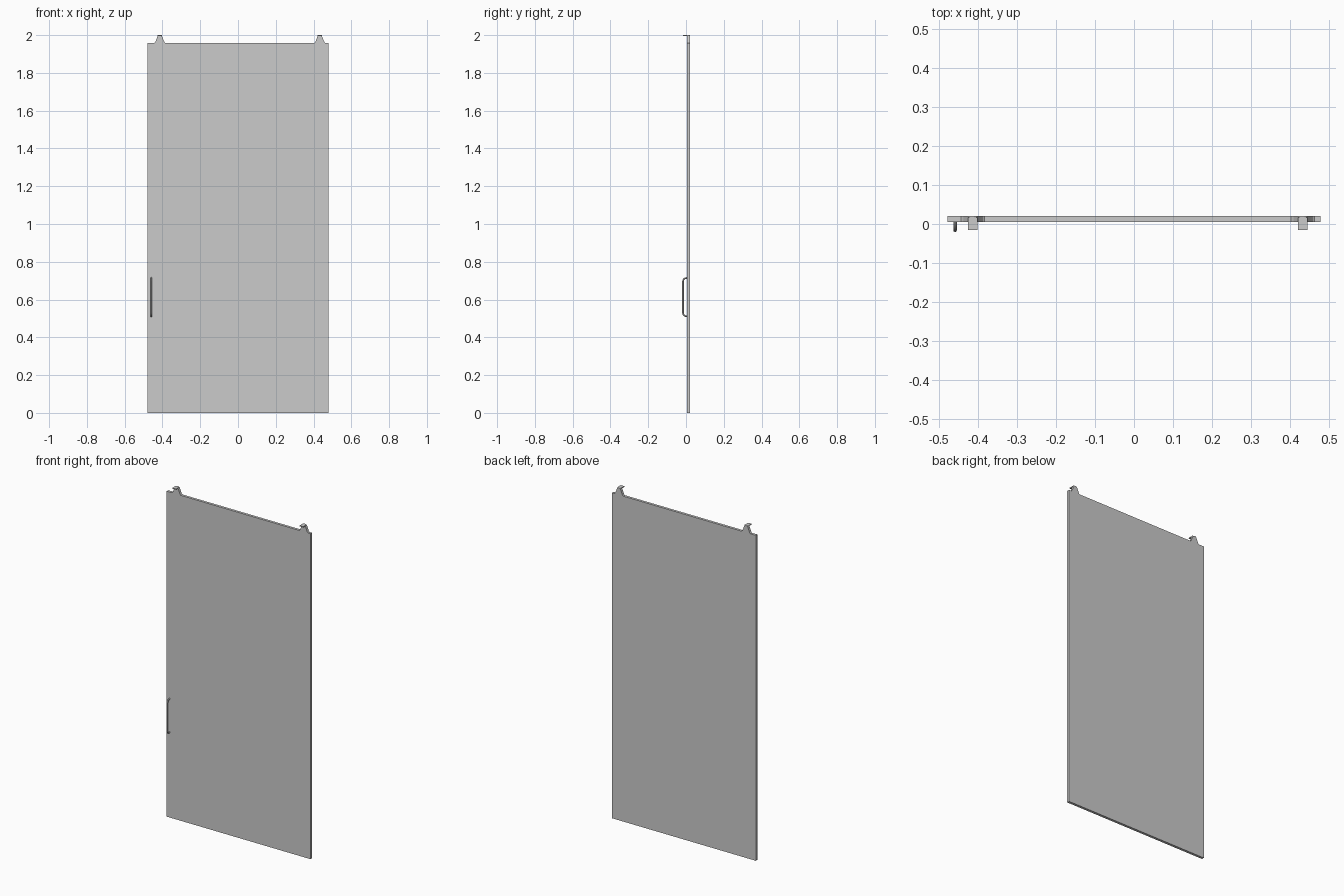
import bpy, bmesh, math

if "Cube" in bpy.data.objects:
    bpy.data.objects.remove(bpy.data.objects["Cube"])

FRONT, BACK = 0.005, 0.0205      # glass panel depth
TOP = 1.958                      # top edge of the panel


def prism(name, pts, axis, lo, hi):
    """Extrude a closed 2D profile along x ('x': pts are y,z) or y ('y': pts are x,z)."""
    bm = bmesh.new()
    place = (lambda p: (lo, p[0], p[1])) if axis == 'x' else (lambda p: (p[0], lo, p[1]))
    face = bm.faces.new([bm.verts.new(place(p)) for p in pts])
    ext = bmesh.ops.extrude_face_region(bm, geom=[face])
    move = (hi - lo, 0, 0) if axis == 'x' else (0, hi - lo, 0)
    bmesh.ops.translate(bm, vec=move, verts=[v for v in ext['geom'] if isinstance(v, bmesh.types.BMVert)])
    bmesh.ops.recalc_face_normals(bm, faces=bm.faces)
    mesh = bpy.data.meshes.new(name)
    bm.to_mesh(mesh)
    bm.free()
    ob = bpy.data.objects.new(name, mesh)
    bpy.context.collection.objects.link(ob)
    return ob


# Door panel
prism("door_panel", [(-0.479, 0), (0.479, 0), (0.479, TOP), (-0.479, TOP)], 'y', FRONT, BACK)

# Two hanger lugs: flared plate with a flange folded forward at the top
half = [(0.030, TOP), (0.026, 1.961), (0.023, 1.966), (0.013, 1.991), (0.011, 1.995), (0.008, 1.998), (0.004, 2.0)]
flange = [(0.017, 2.0), (-0.0155, 2.0), (-0.0155, 1.995), (0.017, 1.995)]
for side, cx in (("left", -0.414), ("right", 0.433)):
    outline = [(cx + x, z) for x, z in half] + [(cx - x, z) for x, z in reversed(half)]
    prism(side + "_hanger_plate", outline, 'y', FRONT, BACK)
    prism(side + "_hanger_flange", flange, 'x', cx - 0.012, cx + 0.012)

# Bent-rod pull handle
R, OUT, Z0, Z1, BEND = 0.0045, -0.016, 0.512, 0.714, 0.018
path = [(FRONT + 0.002, Z0)]
for cz, start in ((Z0 + BEND, -90), (Z1 - BEND, 180)):
    for i in range(7):
        a = math.radians(start - i * 15)
        path.append((OUT + BEND + BEND * math.cos(a), cz + BEND * math.sin(a)))
path.append((FRONT + 0.002, Z1))
curve = bpy.data.curves.new("pull_handle", 'CURVE')
curve.dimensions = '3D'
curve.bevel_depth = R
curve.bevel_resolution = 3
curve.use_fill_caps = True
spline = curve.splines.new('POLY')
spline.points.add(len(path) - 1)
for pt, (y, z) in zip(spline.points, path):
    pt.co = (-0.459, y, z, 1)
    pt.radius = 1
handle = bpy.data.objects.new("pull_handle", curve)
bpy.context.collection.objects.link(handle)
bpy.context.view_layer.objects.active = handle
handle.select_set(True)
bpy.ops.object.convert(target='MESH')
bpy.ops.object.shade_smooth_by_angle()
